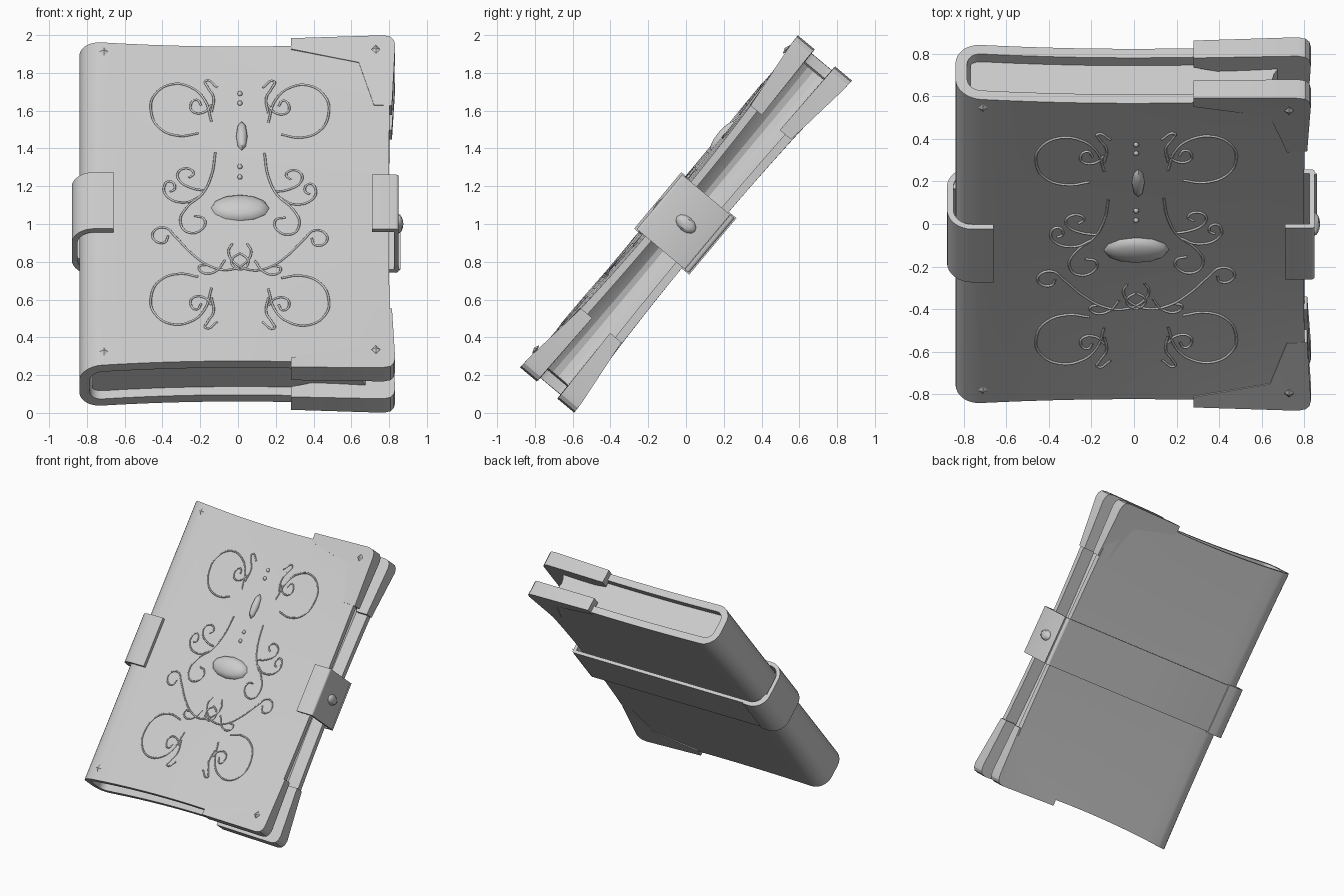
import bpy, bmesh
from math import sin, cos, pi, radians
from mathutils import Matrix, Vector

if "Cube" in bpy.data.objects:
    bpy.data.objects.remove(bpy.data.objects["Cube"])

# Local frame: x = width, y = book height, z = thickness (front cover is +z)
TILT = Matrix.Translation((0, 0, 1)) @ Matrix.Rotation(radians(50.1), 4, 'X')


def finish(name, bm, angle=30):
    bmesh.ops.remove_doubles(bm, verts=bm.verts, dist=1e-5)
    bmesh.ops.recalc_face_normals(bm, faces=bm.faces)
    me = bpy.data.meshes.new(name)
    bm.to_mesh(me)
    bm.free()
    ob = bpy.data.objects.new(name, me)
    bpy.context.collection.objects.link(ob)
    ob.matrix_world = TILT
    bpy.ops.object.select_all(action='DESELECT')
    ob.select_set(True)
    bpy.context.view_layer.objects.active = ob
    if angle:
        bpy.ops.object.shade_smooth_by_angle(angle=radians(angle))
    return ob


def loft(bm, rings, closed=True):
    """Skin equal-length rings of points; returns the vertex rows."""
    rows = [[bm.verts.new(p) for p in r] for r in rings]
    n = len(rows[0])
    for a, b in zip(rows, rows[1:]):
        for i in range(n if closed else n - 1):
            k = (i + 1) % n
            bm.faces.new((a[i], a[k], b[k], b[i]))
    return rows


def warp(x, n, t, length=1.12):
    """Place a profile point along the book (t in -1..1) with sagging covers."""
    mid = 1 - t * t
    s = min(max((x + .8) / 1.6, 0), 1)
    dip = (.045 * s if n > 0 else .035) * mid
    v = t * (length - .035 * max(0, 1 - (x / .8) ** 2))
    xx = x - (.012 * mid if x > .6 else 0)
    return Vector((xx, v, n * (1 - dip / .167)))


def front_n(x, v):
    return warp(x, .167, v / 1.12).z


T = [-1 + 2 * j / 24 for j in range(25)]

# Cover: C-shaped profile with rounded spine, thick rim
H, R, TH = .167, .12, .055
xs = [.81 - 1.53 * i / 14 for i in range(15)]
prof = [((x, H), (0, 1)) for x in xs]
for cz, a0 in ((H - R, pi / 2), (R - H, pi)):
    for i in range(0, 9):
        a = a0 + pi / 2 * i / 8
        prof.append(((-.72 + R * cos(a), cz + R * sin(a)), (cos(a), sin(a))))
prof += [((x, -H), (0, -1)) for x in xs[::-1]]
outer = [p for p, _ in prof]
inner = [(p[0] - TH * d[0], p[1] - TH * d[1]) for p, d in prof]
bm = bmesh.new()
rows = loft(bm, [[warp(x, n, t) for x, n in outer + inner[::-1]] for t in T])
m = len(outer)
for r in (rows[0], rows[-1]):
    for i in range(m - 1):
        bm.faces.new((r[i], r[i + 1], r[2 * m - 2 - i], r[2 * m - 1 - i]))
cover = finish("cover", bm, 40)

# Page block with hollow fore-edge
px = [-.77 + 1.48 * i / 8 for i in range(9)]
page = [(x, .113) for x in px]
page += [(.71 - .06 * sin(pi * i / 6), .113 - .226 * i / 6) for i in range(1, 6)]
page += [(x, -.113) for x in px[::-1]]
bm = bmesh.new()
rows = loft(bm, [[warp(x, n, t, 1.065) for x, n in page] for t in T])
for r in (rows[0], rows[-1]):
    bm.faces.new(r)
finish("pages", bm, 15)

# Corner guards: (x, y, outer thickness height)
guard = [(.28, 1.065, .172), (.64, .98, .162), (.72, .70, .146), (.815, .70, .14),
         (.832, 1.08, .184), (.825, 1.115, .185), (.807, 1.137, .186), (.77, 1.146, .187),
         (.28, 1.135, .176)]
for sv, vn in ((1, "top"), (-1, "bottom")):
    for sn, nn in ((1, "front"), (-1, "back")):
        bm = bmesh.new()
        hi = [bm.verts.new((x, sv * y, sn * h)) for x, y, h in guard]
        lo = [bm.verts.new((x, sv * y, sn * (.05 + .2 * (h - .13) + .01))) for x, y, h in guard]
        bm.faces.new(lo)
        # top face split at the elbow so that it folds cleanly
        bm.faces.new((hi[0], hi[1], hi[7], hi[8]))
        bm.faces.new((hi[1], hi[2], hi[3], hi[4]))
        bm.faces.new((hi[1], hi[4], hi[5], hi[6], hi[7]))
        for i in range(len(hi)):
            k = (i + 1) % len(hi)
            bm.faces.new((hi[i], hi[k], lo[k], lo[i]))
        finish(f"corner_guard_{vn}_{nn}", bm, 25)


# Straps: ribbons swept from an (x, thickness) path
def ribbon(name, path, half, th):
    pts = [Vector(p) for p in path]
    off = []
    for i, p in enumerate(pts):
        ds = [(b - a).normalized() for a, b in zip(pts, pts[1:])][max(0, i - 1):i + 1]
        d = sum(ds, Vector((0, 0))).normalized()
        k = th / max(.4, d.dot(ds[0]))
        off.append(p + k * Vector((-d.y, d.x)))
    bm = bmesh.new()
    rows = loft(bm, [[(p.x, -half, p.y), (p.x, half, p.y), (q.x, half, q.y), (q.x, -half, q.y)]
                     for p, q in zip(pts, off)])
    bm.faces.new(rows[0])
    bm.faces.new(rows[-1])
    return finish(name, bm, 35)


def arc(cx, cn, r, a0, a1, k=8):
    return [(cx + r * cos(a0 + (a1 - a0) * i / k), cn + r * sin(a0 + (a1 - a0) * i / k))
            for i in range(k + 1)]


ribbon("spine_loop", [(-.66, .195)] + arc(-.76, .075, .12, pi / 2, pi)
       + arc(-.76, -.065, .12, pi, 1.5 * pi) + [(-.70, -.185)], .195, .03)
ribbon("strap", arc(-.74, -.06, .115, pi, 1.5 * pi) + [(0, -.176), (.835, -.176)]
       + arc(.835, -.163, .015, -pi / 2, 0, 3) + arc(.835, .168, .015, 0, pi / 2, 3)
       + [(.71, .183)], .188, .025)


# Studs and gems
def gem(name, x, y, z, size, seg=8, rings=6, angle=40):
    bm = bmesh.new()
    bmesh.ops.create_uvsphere(bm, u_segments=seg, v_segments=rings, radius=1,
                              matrix=Matrix.Translation((x, y, z)) @ Matrix.Diagonal((*size, 1)))
    return finish(name, bm, angle)


gem("clasp_stud", .85, 0, 0, (.026, .04, .062))
for x in (-.71, .73):
    for y in (1.05, -1.02):
        z = .185 if x > 0 else .167
        gem("cover_stud", x, y, z, (.024, .03, .012), 4, 2, 0)


def to_v(z):
    return (z - 1.09) / .767


for z in (1.68, 1.63, 1.30, 1.245):
    v = to_v(z)
    gem("dot", .01, v, front_n(0, v), (.014, .016, .014))
gem("upper_gem", .02, to_v(1.46), front_n(0, .48), (.03, .10, .03), 8, 8)
gem("centre_gem", .01, to_v(1.08), front_n(0, 0), (.155, .085, .045), 12, 8)

# Scrollwork, given as front-view points on the right half
big = [(.22, 1.47), (.32, 1.455), (.42, 1.49), (.47, 1.58), (.45, 1.67), (.36, 1.725),
       (.26, 1.71), (.19, 1.65), (.15, 1.53)]
curl = [(.15, 1.62), (.19, 1.58), (.245, 1.58), (.26, 1.62), (.23, 1.645), (.205, 1.615)]
tip = [(.12, 1.71), (.18, 1.745), (.17, 1.71), (.14, 1.66), (.15, 1.58)]
scrolls = [[(x, to_v(z)) for x, z in c] for c in (big, curl, tip)]
scrolls += [[(x, -v) for x, v in c] for c in scrolls]
middle = [
    [(.13, 1.37), (.15, 1.25), (.2, 1.15), (.28, 1.08), (.315, 1.0), (.27, .945), (.2, .965),
     (.19, 1.02), (.24, 1.035)],
    [(.21, 1.14), (.29, 1.105), (.38, 1.13), (.40, 1.19), (.37, 1.215), (.345, 1.175), (.37, 1.16)],
    [(.19, 1.17), (.25, 1.18), (.32, 1.22), (.325, 1.265), (.28, 1.285), (.245, 1.26), (.27, 1.235)],
    [(.38, .925), (.40, .89), (.45, .90), (.455, .95), (.40, .97), (.34, .92), (.25, .83),
     (.15, .765), (.06, .75), (-.03, .79), (-.06, .85), (-.04, .89)],
    [(.08, .80), (.13, .74), (.19, .73), (.215, .765), (.18, .775)],
    [(0, .75), (.035, .77), (.04, .81), (0, .84)]]
scrolls += [[(x, to_v(z)) for x, z in c] for c in middle]
cu = bpy.data.curves.new("scrollwork", 'CURVE')
cu.dimensions = '3D'
cu.bevel_depth, cu.bevel_resolution, cu.resolution_u = .006, 1, 5
for side in (1, -1):
    for pts in scrolls:
        sp = cu.splines.new('BEZIER')
        sp.bezier_points.add(len(pts) - 1)
        for b, (x, v) in zip(sp.bezier_points, pts):
            xx = .01 + side * x
            b.co = (xx, v, front_n(xx, v) + .003)
            b.handle_left_type = b.handle_right_type = 'AUTO'
ob = bpy.data.objects.new("scrollwork", cu)
bpy.context.collection.objects.link(ob)
ob.matrix_world = TILT
